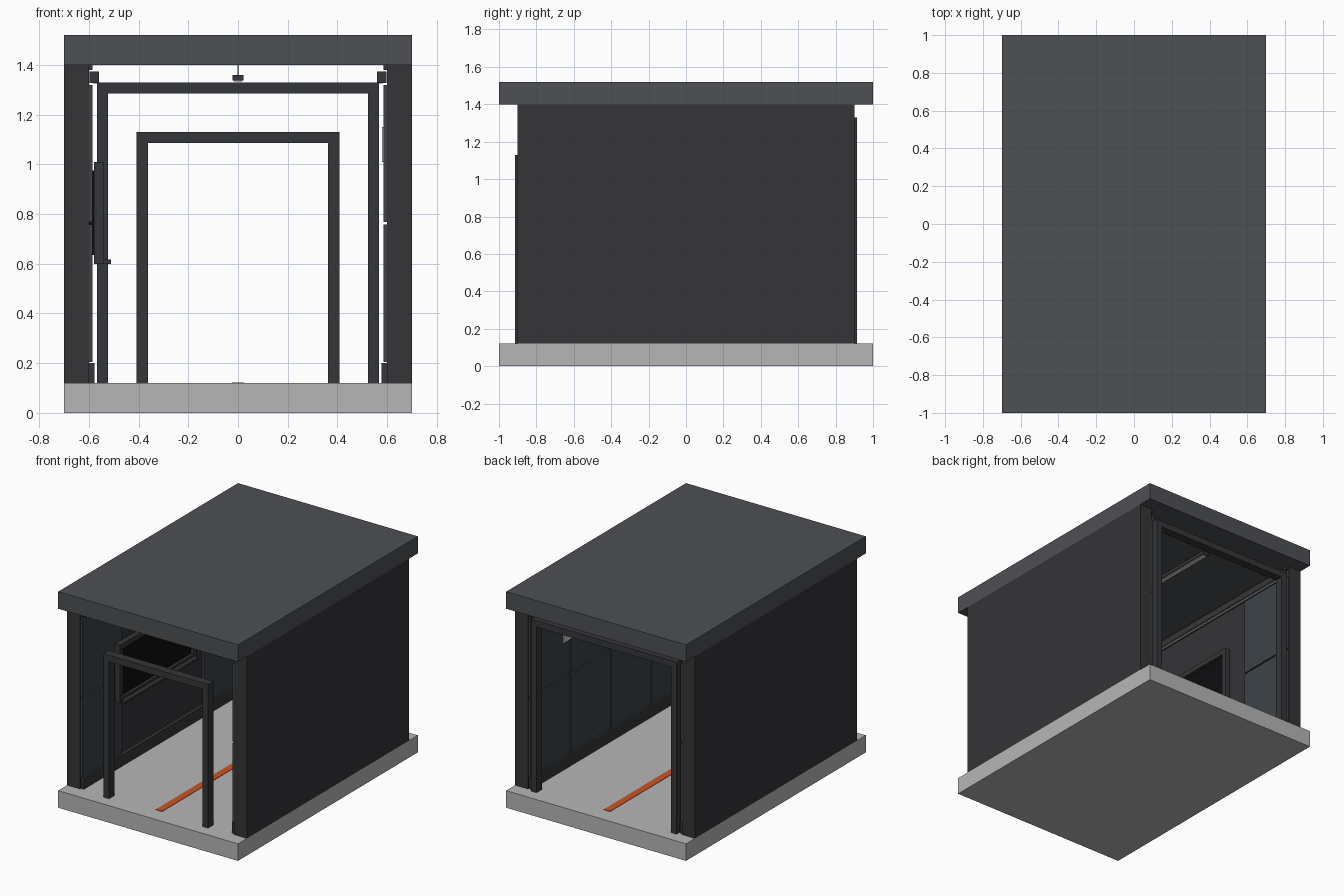
import bpy

if "Cube" in bpy.data.objects:
    bpy.data.objects.remove(bpy.data.objects["Cube"])


def material(name, r, g, b):
    m = bpy.data.materials.new(name)
    m.diffuse_color = (r, g, b, 1)
    m.use_nodes = True
    m.node_tree.nodes["Principled BSDF"].inputs["Base Color"].default_value = m.diffuse_color
    return m


ROOF = material("roof_grey", 0.075, 0.08, 0.088)
DARK = material("dark_wall", 0.035, 0.035, 0.039)
METAL = material("dark_metal", 0.036, 0.037, 0.041)
PANEL = material("panel_slate", 0.045, 0.055, 0.062)
FLOOR = material("floor_grey", 0.47, 0.47, 0.47)
ORANGE = material("orange", 0.6, 0.09, 0.02)
BLACK = material("screen_black", 0.004, 0.004, 0.005)
PALE = material("pale_lens", 0.6, 0.6, 0.58)


def box(name, x, y, z, mat):
    """Box from (min, max) ranges on each axis."""
    bpy.ops.mesh.primitive_cube_add(
        size=1, location=[(a + b) / 2 for a, b in (x, y, z)])
    ob = bpy.context.object
    ob.name = name
    ob.scale = [abs(b - a) for a, b in (x, y, z)]
    bpy.ops.object.transform_apply(location=False, rotation=False, scale=True)
    ob.data.materials.append(mat)
    return ob


def portal(name, half, top, y, t=0.045):
    """Door frame: two posts and a lintel."""
    for side, s in (("left", -1), ("right", 1)):
        x = sorted((s * half, s * (half - t)))
        box(f"{name}_{side}_post", x, y, (0.12, top - t), METAL)
    box(f"{name}_lintel", (-half, half), y, (top - t, top), METAL)


# Floor slab, roof slab and the guide line on the floor
box("floor_slab", (-0.7, 0.7), (-1, 1), (0, 0.12), FLOOR)
box("roof_slab", (-0.7, 0.7), (-1, 1), (1.40, 1.52), ROOF)
box("floor_guide_line", (-0.025, 0.025), (-0.88, 0.88), (0.12, 0.123), ORANGE)

# Side walls with skirting, light coves and cladding panels
for side, s in (("left", -1), ("right", 1)):
    def span(a, b):
        return sorted((s * a, s * b))

    box(f"{side}_wall", span(0.6, 0.7), (-0.9, 0.9), (0.12, 1.40), DARK)
    box(f"{side}_skirting", span(0.577, 0.6), (-0.89, 0.89), (0.12, 0.2), METAL)
    box(f"{side}_cove", span(0.56, 0.597), (-0.88, 0.88), (1.328, 1.373), METAL)
    box(f"{side}_cove_lens", span(0.567, 0.582), (-0.86, 0.86), (1.325, 1.328), PALE)
    box(f"{side}_top_trim", span(0.585, 0.6), (-0.89, 0.89), (1.38, 1.40), METAL)
    for col in range(4):
        if side == "left" and col in (1, 2):
            continue  # bare wall behind the screen
        y0 = -0.9 + 0.45 * col
        for row, z in enumerate(((0.205, 0.758), (0.768, 1.32))):
            box(f"{side}_panel_{col}_{row}", span(0.585, 0.6),
                (y0 + 0.005, y0 + 0.445), z, PANEL)

# Door frames at both ends
portal("front_frame", 0.408, 1.13, (-0.915, -0.855))
portal("back_frame", 0.568, 1.33, (0.855, 0.915))

# Wall screen with raised border and ledge
Y0, Y1, Z0, Z1, T = -0.54, 0.31, 0.60, 1.01, 0.035
box("screen_face", (-0.6, -0.56), (Y0 + T, Y1 - T), (Z0 + T, Z1 - T), BLACK)
for name, y, z in (("bottom", (Y0, Y1), (Z0, Z0 + T)),
                   ("top", (Y0, Y1), (Z1 - T, Z1)),
                   ("front", (Y0, Y0 + T), (Z0 + T, Z1 - T)),
                   ("back", (Y1 - T, Y1), (Z0 + T, Z1 - T))):
    box(f"screen_border_{name}", (-0.58, -0.54), y, z, METAL)
box("screen_ledge", (-0.54, -0.51), (-0.52, 0.29), (0.60, 0.617), METAL)

# Notice plate on the right wall
box("notice_plate", (0.579, 0.585), (0.31, 0.53), (1.01, 1.15), PALE)

# Hanging linear light
box("light_housing", (-0.023, 0.023), (-0.75, 0.75), (1.337, 1.36), METAL)
box("light_lens", (-0.016, 0.016), (-0.74, 0.74), (1.334, 1.337), PALE)
for name, y in (("front", -0.55), ("back", 0.55)):
    bpy.ops.mesh.primitive_cylinder_add(
        vertices=8, radius=0.003, depth=0.04, location=(0, y, 1.38))
    wire = bpy.context.object
    wire.name = f"light_wire_{name}"
    wire.data.materials.append(METAL)
